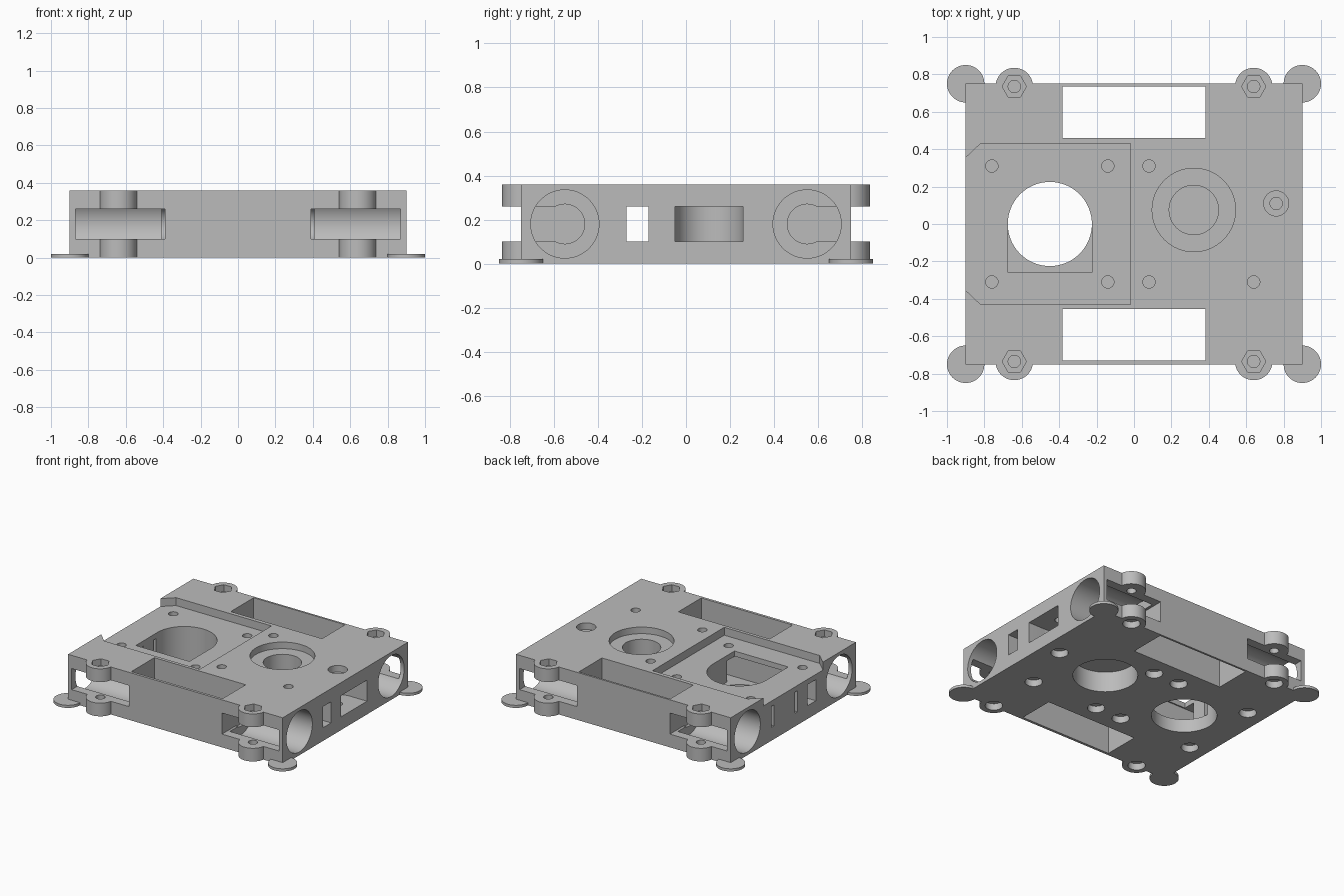
import bpy, bmesh, math
from mathutils import Matrix

old = bpy.data.objects.get("Cube")
if old:
    bpy.data.objects.remove(old)

H = 0.36              # deck height
SLOT = (0.10, 0.26)   # height range shared by all side slots

grey = bpy.data.materials.new("plain_grey")
grey.use_nodes = True
grey.diffuse_color = (0.5, 0.5, 0.5, 1)
grey.node_tree.nodes["Principled BSDF"].inputs["Base Color"].default_value = (0.5, 0.5, 0.5, 1)


def finish(name, bm):
    bmesh.ops.recalc_face_normals(bm, faces=bm.faces)
    mesh = bpy.data.meshes.new(name)
    bm.to_mesh(mesh)
    bm.free()
    ob = bpy.data.objects.new(name, mesh)
    bpy.context.collection.objects.link(ob)
    mesh.materials.append(grey)
    return ob


def box(name, xs, ys, zs):
    bm = bmesh.new()
    bmesh.ops.create_cube(bm, size=1)
    for v in bm.verts:
        v.co = [r[0] if c < 0 else r[1] for c, r in zip(v.co, (xs, ys, zs))]
    return finish(name, bm)


def rod(name, a, b, span, r, sides=48, along_x=False):
    """Cylinder standing at x=a, y=b, or lying along x at y=a, z=b."""
    bm = bmesh.new()
    mid, length = (span[0] + span[1]) / 2, span[1] - span[0]
    if along_x:
        place = Matrix.Translation((mid, a, b)) @ Matrix.Rotation(math.pi / 2, 4, 'Y')
    else:
        place = Matrix.Translation((a, b, mid))
    bmesh.ops.create_cone(bm, cap_ends=True, segments=sides, radius1=r, radius2=r,
                          depth=length, matrix=place)
    if sides == 6:   # hexagons point along x
        bmesh.ops.rotate(bm, verts=bm.verts, cent=(a, b, 0),
                         matrix=Matrix.Rotation(math.pi / 6, 3, 'Z'))
    return finish(name, bm)


def prism(name, outline, zs):
    bm = bmesh.new()
    face = bm.faces.new([bm.verts.new((x, y, zs[0])) for x, y in outline])
    ext = bmesh.ops.extrude_face_region(bm, geom=[face])["geom"]
    bmesh.ops.translate(bm, vec=(0, 0, zs[1] - zs[0]),
                        verts=[e for e in ext if isinstance(e, bmesh.types.BMVert)])
    return finish(name, bm)


body = box("carriage_body", (-0.9, 0.9), (-0.75, 0.75), (0, H))


def combine(tool, operation='DIFFERENCE'):
    tool.hide_render = True
    mod = body.modifiers.new("combine", 'BOOLEAN')
    mod.operation, mod.solver, mod.object = operation, 'EXACT', tool
    bpy.context.view_layer.objects.active = body
    bpy.ops.object.modifier_apply(modifier=mod.name)
    bpy.data.objects.remove(tool)


def screw_hole(x, y):
    combine(rod("screw_hole", x, y, (0.06, 0.5), 0.033, 24))
    combine(rod("screw_head_pocket", x, y, (-0.1, 0.05), 0.06, 32))


corners = [(sx, sy) for sx in (-1, 1) for sy in (-1, 1)]

# Clamp ears and corner pads
for sx, sy in corners:
    combine(rod("clamp_ear", sx * 0.64, sy * 0.735, (0, H), 0.1), 'UNION')
    combine(rod("corner_pad", sx * 0.9, sy * 0.75, (0, 0.02), 0.1), 'UNION')

# Windows between the bearing pockets
for ys in ((-0.73, -0.455), (0.46, 0.735)):
    combine(box("window", (-0.383, 0.383), ys, (-0.1, 0.5)))

# Bearing bores, clamp slots and nut traps
for sx, sy in corners:
    bore = sorted((sx * 0.41, sx * 1.1))
    slot = sorted((sx * 0.39, sx * 0.87))
    combine(rod("bearing_bore", sy * 0.55, 0.18, bore, 0.155, 64, True))
    combine(rod("slot_end", sy * 0.55, 0.18, slot, 0.09, 48, True))
    combine(box("clamp_slot", slot, sorted((sy * 0.55, sy)), SLOT))
    screw_hole(sx * 0.64, sy * 0.735)
    combine(rod("nut_trap", sx * 0.64, sy * 0.735, (0.31, 0.5), 0.065, 6))

# Motor recess with clipped corners, open on one side
combine(prism("motor_recess", [(-1, -0.26), (-0.82, -0.43), (-0.02, -0.43),
                               (-0.02, 0.43), (-0.82, 0.43), (-1, 0.26)], (0.3, 0.5)))
combine(rod("motor_hole", -0.45, 0, (-0.1, 0.5), 0.225, 64))
combine(box("motor_clearance", (-0.675, -0.225), (-0.26, 0), (0.1, 0.5)))

# Round seat, with a closed web between top and bottom pockets
for r, zs in ((0.223, (0.31, 0.5)), (0.132, (0.17, 0.5)), (0.223, (-0.1, 0.155))):
    combine(rod("seat_pocket", 0.32, 0.075, zs, r, 64))

# Screw holes through the deck
for x, y in [(-0.76, -0.31), (-0.76, 0.31), (-0.14, -0.31), (-0.14, 0.31),
             (0.08, -0.31), (0.08, 0.31), (0.64, -0.31), (0.76, 0.11)]:
    screw_hole(x, y)

# Idler pocket with rounded end
combine(rod("idler_recess", 0.76, 0.11, (0.31, 0.5), 0.067, 32))
combine(rod("idler_end", 0.76, 0.105, SLOT, 0.155, 64))
combine(box("idler_mouth", (0.76, 1), (-0.05, 0.26), SLOT))

# Belt passage and belt end slits
combine(box("belt_passage", (-1, 1), (-0.27, -0.17), SLOT))
for y in (-0.05, 0.23):
    combine(box("belt_slit", (-1, -0.5), (y, y + 0.03), SLOT))

bpy.ops.object.select_all(action='DESELECT')
body.select_set(True)
bpy.context.view_layer.objects.active = body
bpy.ops.object.shade_smooth_by_angle(angle=math.radians(30))
